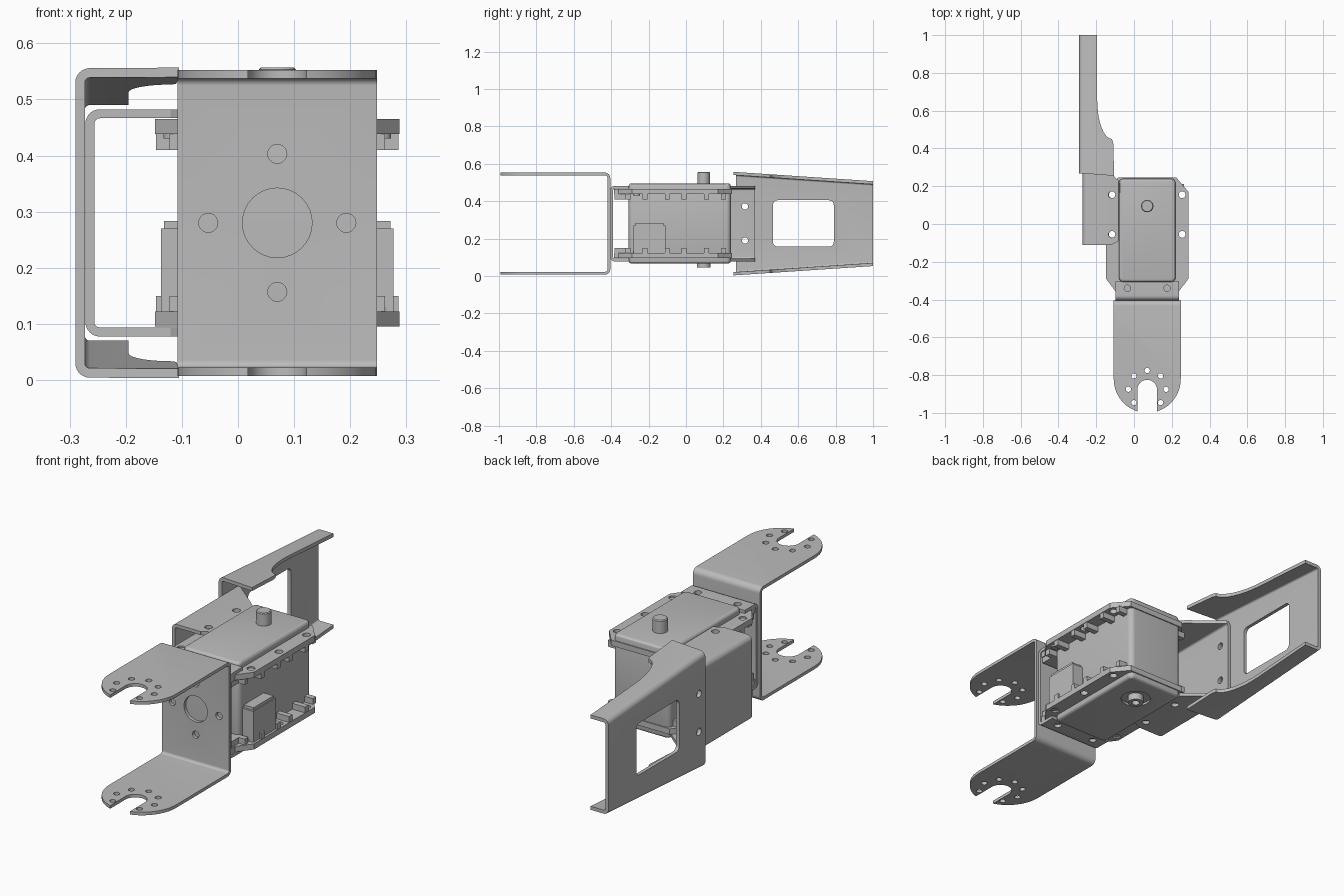
import bpy, bmesh
from math import sin, cos, pi, radians
from mathutils import Vector

if "Cube" in bpy.data.objects:
    bpy.data.objects.remove(bpy.data.objects["Cube"])

CX, CZ = 0.07, 0.28      # middle of the servo across and up

grey = bpy.data.materials.new("light_grey_metal")
grey.use_nodes = True
colour = (0.5, 0.5, 0.5, 1)
grey.diffuse_color = colour
grey.node_tree.nodes["Principled BSDF"].inputs["Base Color"].default_value = colour


def arc(cx, cy, r, a, b, n=8):
    return [(cx + r * cos(radians(a + (b - a) * i / n)),
             cy + r * sin(radians(a + (b - a) * i / n))) for i in range(n + 1)]


def place(axis, u, v, w):
    return {"x": (w, u, v), "y": (u, w, v), "z": (u, v, w)}[axis]


def prism(name, pts, axis, lo, hi):
    """Extrude a flat outline along an axis from lo to hi."""
    bm = bmesh.new()
    face = bm.faces.new([bm.verts.new(place(axis, u, v, lo)) for u, v in pts])
    new = bmesh.ops.extrude_face_region(bm, geom=[face])["geom"]
    shift = Vector(place(axis, 0, 0, hi - lo))
    bmesh.ops.translate(bm, vec=shift, verts=[g for g in new if isinstance(g, bmesh.types.BMVert)])
    bmesh.ops.recalc_face_normals(bm, faces=bm.faces)
    mesh = bpy.data.meshes.new(name)
    bm.to_mesh(mesh)
    bm.free()
    mesh.materials.append(grey)
    ob = bpy.data.objects.new(name, mesh)
    bpy.context.collection.objects.link(ob)
    return ob


def rect(u0, u1, v0, v1, r=0.0):
    if r == 0:
        return [(u0, v0), (u1, v0), (u1, v1), (u0, v1)]
    return (arc(u0 + r, v0 + r, r, 180, 270) + arc(u1 - r, v0 + r, r, 270, 360)
            + arc(u1 - r, v1 - r, r, 0, 90) + arc(u0 + r, v1 - r, r, 90, 180))


def disc(u, v, r, n=32):
    return arc(u, v, r, 0, 360, n)[:-1]


def apply(ob, mod):
    bpy.context.view_layer.objects.active = ob
    bpy.ops.object.modifier_apply(modifier=mod.name)


def cut(ob, pts, axis, lo=-3, hi=3, operation="DIFFERENCE"):
    cutter = prism("cutter", pts, axis, lo, hi)
    mod = ob.modifiers.new("cut", "BOOLEAN")
    mod.operation, mod.solver, mod.object = operation, "EXACT", cutter
    apply(ob, mod)
    bpy.data.objects.remove(cutter)


def bevel(ob, width, segments=3):
    mod = ob.modifiers.new("bevel", "BEVEL")
    mod.width, mod.segments, mod.limit_method = width, segments, "ANGLE"
    mod.angle_limit = radians(40)
    apply(ob, mod)


def u_profile(start, direction, depth, half, t, r):
    """Bent sheet section: web at start, two flanges running in direction."""
    ri = r - t
    pts = [(depth, half)] + arc(r, half - r, r, 90, 180) + arc(r, r - half, r, 180, 270)
    pts += [(depth, -half), (depth, t - half)]
    pts += arc(r, r - half, ri, 270, 180) + arc(r, half - r, ri, 180, 90) + [(depth, half - t)]
    return [(start + direction * u, CZ + v) for u, v in pts]


# Front fork bracket with round slotted ends
fork = prism("front_fork_bracket", u_profile(-0.405, -1, 0.595, 0.2725, 0.015, 0.028),
             "x", CX - 0.1775, CX + 0.1775)
outline = ([(CX + 0.1775, -0.3)] + [(CX + 0.1775 * cos(a), -0.82 - 0.18 * sin(a))
           for a in [pi * i / 24 for i in range(25)]] + [(CX - 0.1775, -0.3)])
cut(fork, outline, "z", operation="INTERSECT")
cut(fork, arc(CX, -0.877, 0.052, 180, 0, 16) + [(CX + 0.052, -1.1), (CX - 0.052, -1.1)], "z")
for a in range(-45, 226, 45):
    u, v = arc(CX, -0.875, 0.1, a, a, 1)[0]
    cut(fork, disc(u, v, 0.014, 16), "z")
cut(fork, disc(CX, CZ, 0.062), "y")
for du, dv in ((0.123, 0), (-0.123, 0), (0, 0.123), (0, -0.123)):
    cut(fork, disc(CX + du, CZ + dv, 0.017, 20), "y")

# Inner front bracket clamped on the servo ears
inner = prism("front_inner_bracket", u_profile(-0.405, 1, 0.1, 0.2025, 0.015, 0.026),
              "x", CX - 0.168, CX + 0.168)
for s in (-1, 1):
    cut(inner, disc(CX + s * 0.105, -0.34, 0.017, 20), "z")

# Side bracket along the servo
side = prism("side_inner_bracket", u_profile(-0.272, 1, 0.192, 0.2025, 0.016, 0.026),
             "y", -0.112, 0.37)
cut(side, [(-0.3, -0.2), (-0.12, -0.2), (-0.12, -0.11), (-0.081, -0.09), (-0.081, 0.23),
           (-0.11, 0.255), (-0.25, 0.37), (-0.3, 0.4)], "z", operation="INTERSECT")
for y in (-0.055, 0.155):
    cut(side, disc(-0.117, y, 0.018, 20), "z")

# Tapered rear bracket with a window and curved flanges
rear = prism("rear_tapered_bracket", u_profile(-0.29, 1, 0.185, 0.277, 0.017, 0.026),
             "y", 0.25, 1.0)
for v in rear.data.vertices:
    if v.co.y > 0.9:
        v.co.z += -0.05 if v.co.z > CZ else 0.05
sweep = [(-0.195 + 0.078 * (1 - sin(pi / 2 * i / 8)), 0.45 + 0.21 * (1 - cos(pi / 2 * i / 8)))
         for i in range(9)]
cut(rear, [(-0.4, 0.268), (-0.27, 0.268), (-0.105, 0.255), (-0.11, 0.43)] + sweep
    + [(-0.195, 1.2), (-0.4, 1.2)], "z", operation="INTERSECT")
cut(rear, rect(0.465, 0.79, 0.157, 0.405, 0.025), "x")
for ob in (side, rear):
    for z in (0.19, 0.372):
        cut(ob, disc(0.315, z, 0.017, 20), "x", -0.4, -0.2)

# Servo body with rounded edges
body = prism("servo_body", rect(CX - 0.15, CX + 0.15, -0.307, 0.24, 0.025), "z", 0.067, 0.495)
bevel(body, 0.014)
cut(body, disc(CX, 0.095, 0.068), "z", 0, 0.078)

# Output shaft above and idler boss below
shaft = prism("output_shaft", disc(CX, 0.095, 0.033), "z", 0.48, 0.557)
bevel(shaft, 0.004, 1)
boss = prism("idler_boss", disc(CX, 0.095, 0.036), "z", 0.045, 0.085)
cut(boss, disc(CX, 0.095, 0.018), "z", 0, 0.075)

# Mounting ears, nut pocket posts and screws, above and below
right_edge = [(0.155, 0.245), (0.218, 0.17), (0.218, -0.29), (0.165, -0.36), (0.165, -0.385)]
ear_outline = ([(CX + x, y) for x, y in right_edge]
               + [(CX - x, y) for x, y in reversed(right_edge)])
hole_rows = (-0.265, -0.055, 0.155)
for level, s in (("upper", 1), ("lower", -1)):
    def zs(a, b):
        return sorted((CZ + s * a, CZ + s * b))
    ear = prism(level + "_mounting_ear", ear_outline, "z", *zs(0.158, 0.185))
    for k in (-1, 1):
        cut(ear, disc(CX + k * 0.105, -0.34, 0.017, 20), "z")
        for y in hole_rows:
            cut(ear, disc(CX + k * 0.185, y, 0.018, 20), "z")
            for j in (-1, 1):
                yc = y + j * 0.045
                x0, x1 = sorted((CX + k * 0.145, CX + k * 0.216))
                if yc < -0.3:
                    x0, x1 = sorted((CX + k * 0.145, CX + k * 0.192))
                if yc > 0.19:
                    x0, x1 = sorted((CX + k * 0.145, CX + k * 0.195))
                prism(level + "_pocket_post", rect(x0, x1, yc - 0.013, yc + 0.013),
                      "z", *zs(0.13, 0.16))
        prism(level + "_ear_screw", disc(CX + k * 0.185, -0.265, 0.018, 20), "z", *zs(0.15, 0.178))
        x0, x1 = sorted((CX + k * 0.05, CX + k * 0.16))
        prism(level + "_front_post", rect(x0, x1, -0.383, -0.3), "z", *zs(0.13, 0.16))

# Cable sockets on both flanks
for name, k in (("left", 1), ("right", -1)):
    x0, x1 = sorted((CX + k * 0.14, CX + k * 0.207))
    socket = prism(name + "_cable_socket", rect(x0, x1, -0.28, -0.11), "z", 0.12, 0.27)
    x0, x1 = sorted((CX + k * 0.14, CX + k * 0.202))
    prism(name + "_socket_top", [(x0, -0.27), (x1, -0.27), (x1, -0.12), (x0, -0.12)],
          "z", 0.265, 0.283)

# Crisp edges with smooth curves
for ob in bpy.context.collection.objects:
    if ob.type == "MESH":
        ob.select_set(True)
        bpy.context.view_layer.objects.active = ob
bpy.ops.object.shade_smooth_by_angle(angle=radians(30))
